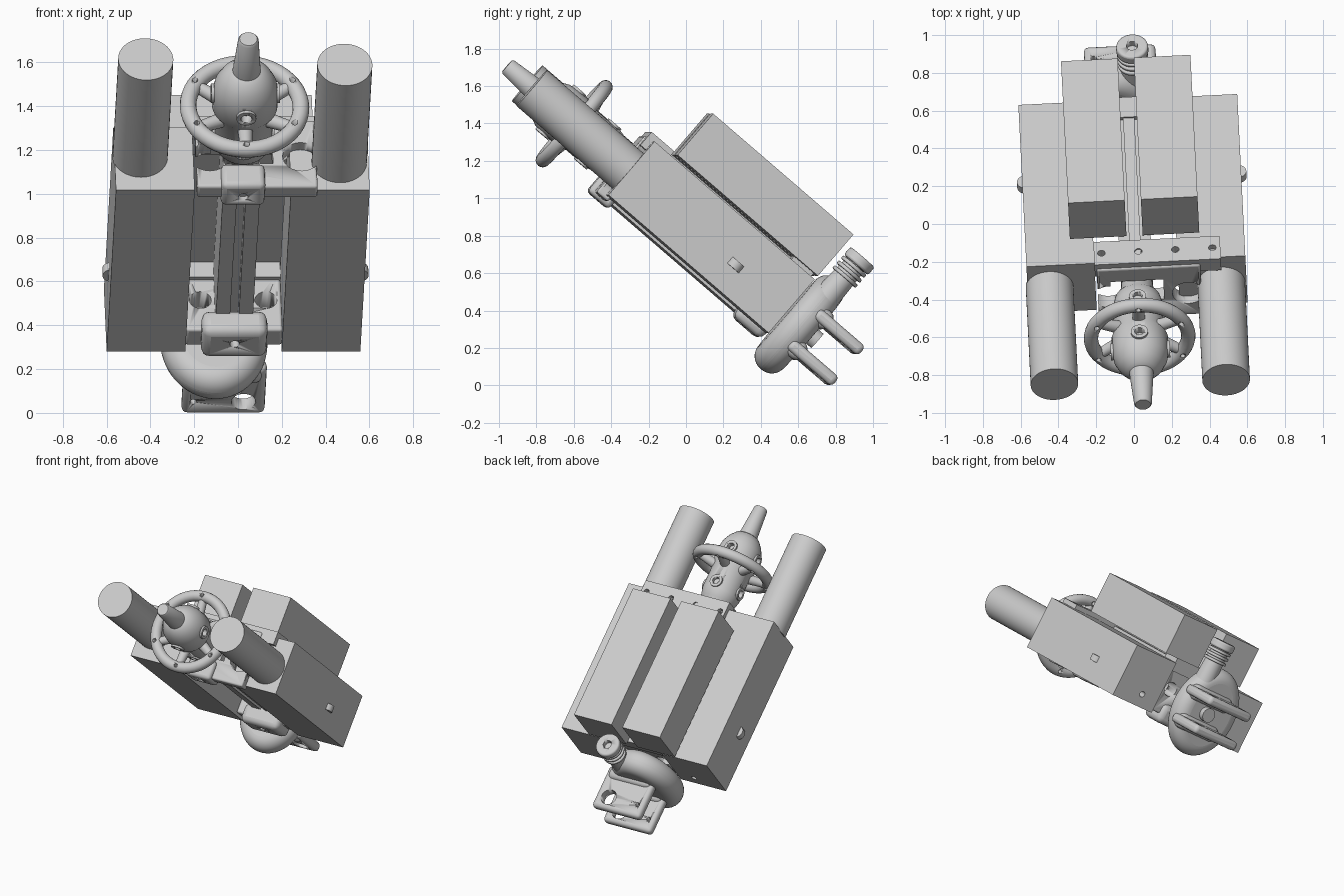
import bpy, bmesh
from math import radians, pi, cos, sin
from mathutils import Matrix, Vector

if "Cube" in bpy.data.objects:
    bpy.data.objects.remove(bpy.data.objects["Cube"])

grey = bpy.data.materials.new("light grey")
grey.use_nodes = True
grey.diffuse_color = (0.6, 0.6, 0.6, 1)
grey.node_tree.nodes["Principled BSDF"].inputs["Base Color"].default_value = (0.6, 0.6, 0.6, 1)

# Machine frame: local -y runs along the barrel, local z is its upper side
FRAME = Matrix.Rotation(radians(2.86), 4, 'Z') @ Matrix.Rotation(radians(-40.7), 4, 'X')
AXIS_N = 0.67


def add(name, bm, bevel=0, segments=3, smooth=True):
    bmesh.ops.recalc_face_normals(bm, faces=bm.faces)
    me = bpy.data.meshes.new(name)
    bm.to_mesh(me)
    bm.free()
    ob = bpy.data.objects.new(name, me)
    bpy.context.collection.objects.link(ob)
    me.materials.append(grey)
    ob.matrix_world = FRAME
    if bevel:
        m = ob.modifiers.new("bevel", 'BEVEL')
        m.width, m.segments, m.limit_method = bevel, segments, 'ANGLE'
    if smooth:
        bpy.ops.object.select_all(action='DESELECT')
        ob.select_set(True)
        bpy.context.view_layer.objects.active = ob
        bpy.ops.object.shade_smooth_by_angle(angle=radians(40))
    return ob


def box(name, x, y, z, bevel=0, smooth=False):
    bm = bmesh.new()
    size = Matrix.Diagonal((x[1] - x[0], y[1] - y[0], z[1] - z[0], 1))
    mid = Vector((sum(x) / 2, sum(y) / 2, sum(z) / 2))
    bmesh.ops.create_cube(bm, size=1, matrix=Matrix.Translation(mid) @ size)
    return add(name, bm, bevel, smooth=smooth or bevel > 0)


def rod(name, start, end, r, r2=None, bevel=0, sides=32):
    a, b = Vector(start), Vector(end)
    turn = (b - a).to_track_quat('Z', 'Y').to_matrix().to_4x4()
    bm = bmesh.new()
    bmesh.ops.create_cone(bm, cap_ends=True, segments=sides, radius1=r,
                          radius2=r if r2 is None else r2, depth=(b - a).length,
                          matrix=Matrix.Translation((a + b) / 2) @ turn)
    return add(name, bm, bevel)


def lathe(name, profile, x, z, closed=False, steps=48):
    """Spin (radius, y) points about a line parallel to local y."""
    bm = bmesh.new()
    vs = [bm.verts.new((x + r, y, z)) for r, y in profile]
    es = [bm.edges.new(p) for p in zip(vs, vs[1:])]
    if closed:
        es.append(bm.edges.new((vs[-1], vs[0])))
    bmesh.ops.spin(bm, geom=vs + es, cent=(x, 0, z), axis=(0, 1, 0), angle=2 * pi, steps=steps)
    bmesh.ops.remove_doubles(bm, verts=bm.verts, dist=0.0005)
    return add(name, bm)


def cut(ob, cutters):
    """Subtract helper solids, then discard them."""
    bpy.ops.object.select_all(action='DESELECT')
    ob.select_set(True)
    bpy.context.view_layer.objects.active = ob
    for c in cutters:
        c.hide_render = True
        m = ob.modifiers.new("hole", 'BOOLEAN')
        m.operation, m.object, m.solver = 'DIFFERENCE', c, 'EXACT'
    bpy.context.view_layer.update()
    for m in list(ob.modifiers):
        bpy.ops.object.modifier_apply(modifier=m.name)
    for c in cutters:
        bpy.data.objects.remove(c)


def around(angle, r, y):
    return (r * cos(angle), y, AXIS_N + r * sin(angle))


# Side housings with buttons, barrels and upper boxes, mirrored
for side, s in (("right", -1), ("left", 1)):
    def span(a, b):
        return sorted((s * a, s * b))
    housing = box(side + "_housing", span(.22, .58), (-1.0, .131), (.482, .86))
    cut(housing, [rod("cutter", (s * .36, .05, .57), (s * .36, .2, .57), .02)])
    rod(side + "_button", (s * .565, -.24, .62), (s * .565, -.24, .665), .043)
    box(side + "_upper_box", span(.043, .343), (-.85, .141), (.893, 1.185))
    box(side + "_rail", span(.02, .085), (-1.0, .03), (.55, .87))
rod("right_barrel", (-.463, -1.68, .685), (-.463, -.99, .685), .126, sides=48)
rod("left_barrel", (.446, -1.68, .652), (.446, -.99, .652), .126, sides=48)
box("rail_core", (-.03, .03), (-.98, .02), (.6, .885))

# Front bracket
top_plate = box("front_top_plate", (-.22, .45), (-1.04, -.88), (.8, .893))
cut(top_plate, [rod("cutter", (-.18 + .196 * i, -.96, .83), (-.18 + .196 * i, -.96, .95), .02)
                for i in range(4)])
front = box("front_bracket", (-.21, .34), (-1.05, -.97), (.46, .86), bevel=.012)
cut(front, [rod("cutter", (x, -1.2, .64), (x, -.8, .64), .085) for x in (-.15, .27)]
    + [box("cutter", (-.14, .14), (-1.2, -.8), (.6, .76))])
clevis = box("front_clevis", (-.1, .1), (-1.08, -.93), (.44, .58), bevel=.025)
cut(clevis, [rod("cutter", (0, -1.0, .4), (0, -1.0, .5), .022)])

# Rear bracket
box("rear_top_plate", (-.22, .22), (-.02, .12), (.8, .893))
rear = box("rear_bracket", (-.22, .22), (.0, .11), (.5, .86), bevel=.012)
cut(rear, [rod("cutter", (x, -.2, .68), (x, .3, .68), .05) for x in (-.15, .15)])
clevis = box("rear_clevis", (-.15, .15), (-.06, .14), (.44, .58), bevel=.04)
cut(clevis, [rod("cutter", (0, .03, .4), (0, .03, .5), .022)])

# Central nozzle body with cross ports
body = lathe("nozzle_body", [(0, -1.84), (.04, -1.84), (.047, -1.83), (.064, -1.62), (.085, -1.61),
                             (.118, -1.57), (.142, -1.52), (.15, -1.47), (.15, -1.38), (.135, -1.35),
                             (.135, -1.16), (.12, -1.1), (.09, -1.06), (.08, -.98), (0, -.98)],
             0, AXIS_N)
quarters = [i * pi / 2 for i in range(4)]
cut(body, [rod("cutter", around(a, .1, y), around(a, .2, y), .036)
           for a in quarters for y in (-1.46, -1.2)])
for a in quarters:
    for y, r in ((-1.46, .137), (-1.2, .122)):
        boss = rod("port_boss", around(a, .1, y), around(a, r + .02, y), .045)
        cut(boss, [rod("cutter", around(a, .115, y), around(a, .2, y), .025)])

# Hand ring on six spokes
tube = [(.258 + .038 * cos(t * pi / 8), -1.366 + .038 * sin(t * pi / 8)) for t in range(16)]
ring = lathe("hand_ring", tube, 0, AXIS_N, closed=True)
sixths = [pi / 6 + i * pi / 3 for i in range(6)]
cut(ring, [rod("cutter", around(a, .258, -1.46), around(a, .258, -1.25), .013, sides=16)
           for a in sixths])
for a in sixths:
    rod("ring_spoke", around(a, .1, -1.34), around(a, .232, -1.36), .036, .028)

# Rear rounded casing: squashed disc with a soft rim
bm = bmesh.new()
bmesh.ops.create_cone(bm, cap_ends=True, segments=64, radius1=1, radius2=1, depth=.18,
                      matrix=Matrix.Translation((-.08, .25, .645)) @ Matrix.Diagonal((.245, 1, .315, 1))
                      @ Matrix.Rotation(pi / 2, 4, 'X'))
add("rear_casing", bm, bevel=.085, segments=8)
rod("casing_socket", (-.04, .3, .64), (-.04, .38, .64), .05)

# Ribbed neck and cap above the casing
rod("neck", (.037, .26, .8), (.037, .265, 1.08), .075, .06)
for i in range(3):
    z = .985 + .035 * i
    rod("neck_rib", (.037, .265, z), (.037, .265, z + .02), .082, bevel=.006)
cap = rod("neck_cap", (.037, .268, 1.08), (.037, .268, 1.135), .085, bevel=.012)
cut(cap, [rod("cutter", (.037, .268, 1.1), (.037, .268, 1.2), .03)])

# Two rearward mounting lugs with a large and a small hole
for name, z in (("lower_lug", .53), ("upper_lug", .746)):
    lug = box(name, (-.22, .16), (.27, .59), (z - .033, z + .033), bevel=.025)
    cut(lug, [rod("cutter", (x, .5, z - .1), (x, .5, z + .1), r) for x, r in ((.06, .055), (-.17, .015))])
    # Flared root where the lug meets the casing
    box(name + "_root", (-.2, .14), (.27, .37), (z - .055, z + .055), bevel=.04)
